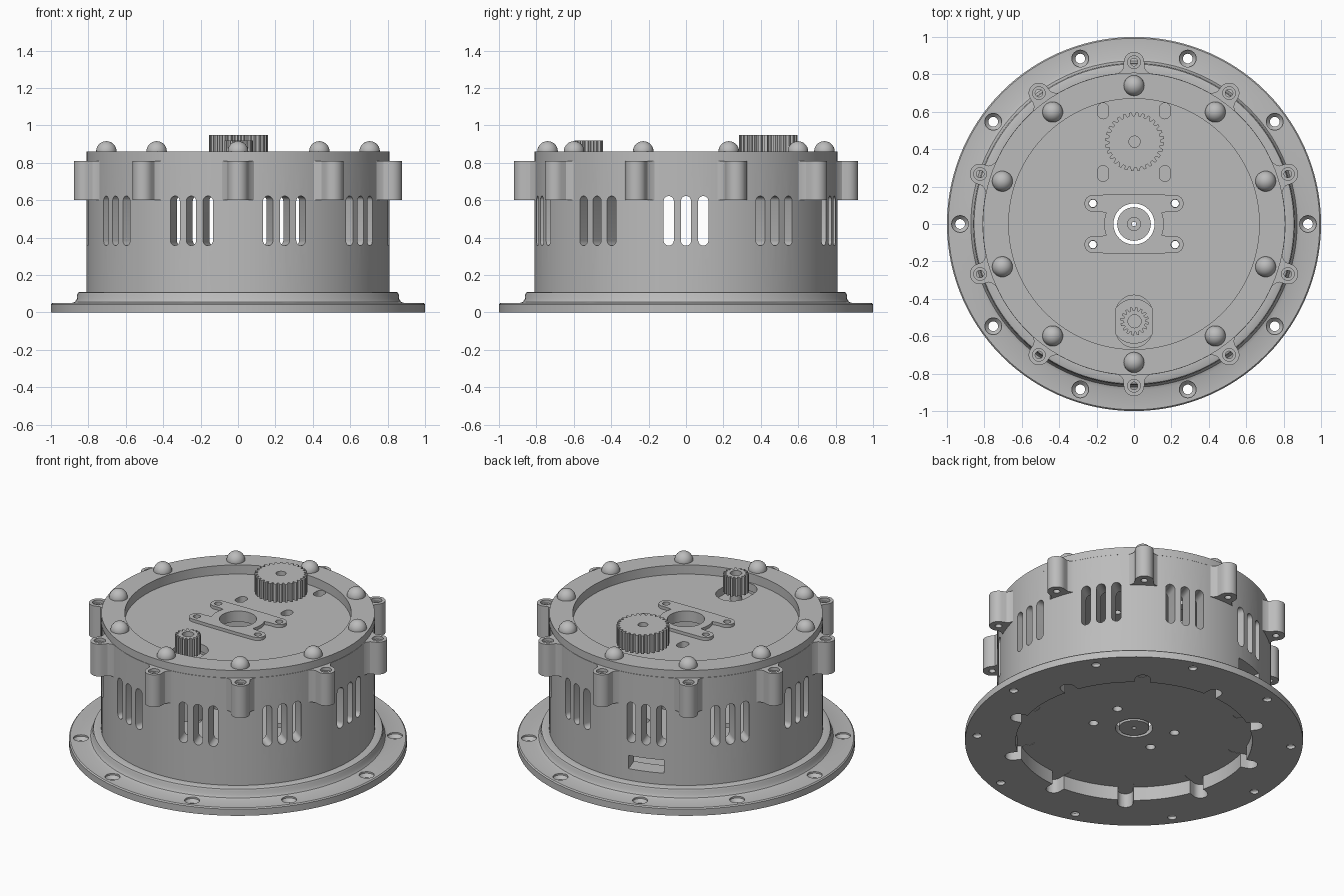
import bpy, bmesh
from math import sin, cos, pi, radians
from mathutils import Matrix, Vector

cube = bpy.data.objects.get("Cube")
if cube:
    bpy.data.objects.remove(cube, do_unlink=True)

grey = bpy.data.materials.new("plain grey")
grey.use_nodes = True
grey.diffuse_color = (0.5, 0.5, 0.5, 1)
grey.node_tree.nodes["Principled BSDF"].inputs["Base Color"].default_value = (0.5, 0.5, 0.5, 1)


# ---------- helpers ----------
def arc(cx, cy, r, a0, a1, n):
    return [(cx + r * cos(radians(a0 + (a1 - a0) * i / n)),
             cy + r * sin(radians(a0 + (a1 - a0) * i / n))) for i in range(n + 1)]


def circle(r, n=24):
    return arc(0, 0, r, 0, 360, n)[:-1]


def stadium(w, h):
    """Upright slot outline, w wide and h high."""
    d = (h - w) / 2
    return arc(0, d, w / 2, 0, 180, 10) + arc(0, -d, w / 2, 180, 360, 10)


def gear_outline(teeth, root, tip):
    pts = []
    for i in range(teeth):
        for f, r in ((0, root), (0.3, root), (0.45, tip), (0.85, tip)):
            a = 2 * pi * (i + f) / teeth
            pts.append((r * cos(a), r * sin(a)))
    return pts


def prism(bm, pts, z0, z1, m=Matrix()):
    lo = [bm.verts.new(m @ Vector((x, y, z0))) for x, y in pts]
    hi = [bm.verts.new(m @ Vector((x, y, z1))) for x, y in pts]
    bm.faces.new(lo[::-1])
    bm.faces.new(hi)
    for i in range(len(pts)):
        j = (i + 1) % len(pts)
        bm.faces.new((lo[i], lo[j], hi[j], hi[i]))


def lathe(bm, profile, n=24, m=Matrix()):
    """Revolve a closed (radius, z) profile about z."""
    rings = [[bm.verts.new(m @ Vector((r * cos(2 * pi * k / n), r * sin(2 * pi * k / n), z)))
              for r, z in profile] for k in range(n)]
    for k in range(n):
        a, b = rings[k], rings[(k + 1) % n]
        for i in range(len(profile)):
            j = (i + 1) % len(profile)
            if profile[i][0] or profile[j][0]:
                bm.faces.new((a[i], b[i], b[j], a[j]))
    bmesh.ops.remove_doubles(bm, verts=bm.verts[:], dist=1e-5)


def make(name, bm, cutter=None):
    """Turn a bmesh into an object, optionally subtracting a cutter bmesh."""
    objs = []
    for label, b in ((name, bm), ("cutter", cutter)):
        if b is None:
            continue
        bmesh.ops.recalc_face_normals(b, faces=b.faces[:])
        me = bpy.data.meshes.new(label)
        b.to_mesh(me)
        b.free()
        me.materials.append(grey)
        ob = bpy.data.objects.new(label, me)
        bpy.context.scene.collection.objects.link(ob)
        objs.append(ob)
    ob = objs[0]
    if cutter is not None:
        mod = ob.modifiers.new("cut", 'BOOLEAN')
        mod.operation, mod.solver, mod.object = 'DIFFERENCE', 'EXACT', objs[1]
        dg = bpy.context.evaluated_depsgraph_get()
        me = bpy.data.meshes.new_from_object(ob.evaluated_get(dg))
        ob.modifiers.clear()
        ob.data = me
        bpy.data.objects.remove(objs[1], do_unlink=True)
    for p in ob.data.polygons:
        p.use_smooth = True
    ob.data.set_sharp_from_angle(angle=radians(30))
    return ob


def turn(deg, r=0, z=0):
    """Place at an angle around the axis, local x pointing outward."""
    return Matrix.Rotation(radians(deg), 4, 'Z') @ Matrix.Translation((r, 0, z))


def at(x, y):
    return Matrix.Translation((x, y, 0))


SLOT_ANGLES = [36 * k for k in range(10)]
BOSS_ANGLES = [18 + a for a in SLOT_ANGLES]
MOUNT = [(sx * 0.22, sy * 0.11) for sx in (1, -1) for sy in (1, -1)]
# local x -> tangent, local y -> up, local z -> outward
UPRIGHT = Matrix(((0, 0, 1, 0), (1, 0, 0, 0), (0, 1, 0, 0), (0, 0, 0, 1)))

# ---------- housing: flange, wall and floor ----------
body, cut = bmesh.new(), bmesh.new()
lathe(body, [(0.70, 0), (1, 0), (1, 0.043), (0.993, 0.05), (0.89, 0.05), (0.872, 0.057),
             (0.862, 0.072), (0.86, 0.095), (0.855, 0.106), (0.845, 0.11), (0.81, 0.11),
             (0.81, 0.81), (0.70, 0.81), (0.70, 0.14), (0.11, 0.14), (0.11, 0.09),
             (0.70, 0.09)], 120)
for a in SLOT_ANGLES:
    for off in (-0.0925, 0, 0.0925):            # vent slots
        prism(cut, stadium(0.055, 0.265), 0.6, 0.9,
              turn(a, 0, 0.49) @ UPRIGHT @ at(off, 0))
    lathe(cut, [(0, -0.05), (0.026, -0.05), (0.026, 0.02), (0.045, 0.04),
                (0.045, 0.1), (0, 0.1)], 24, turn(a, 0.93))
for a in BOSS_ANGLES:                            # screw notches in the underside
    prism(cut, stadium(0.09, 0.18), -0.05, 0.092,
          turn(a, 0.695) @ Matrix.Rotation(pi / 2, 4, 'Z'))
for x, y in MOUNT:
    prism(cut, circle(0.028), 0.05, 0.2, at(x, y))
prism(cut, [(-0.11, -0.043), (0.11, -0.043), (0.11, 0.043), (-0.11, 0.043)],
      0.6, 0.9, turn(108, 0, 0.228) @ UPRIGHT)   # cable opening
make("housing", body, cut)

# ---------- bosses around the wall ----------
bosses, cut = bmesh.new(), bmesh.new()
flare = [(0.78, -0.09), (0.803, -0.088), (0.818, -0.068), (0.835, -0.056)]
outline = flare + arc(0.865, 0, 0.055, -90, 90, 16) + [(x, -y) for x, y in flare[::-1]]
for a in BOSS_ANGLES:
    prism(bosses, outline, 0.6, 0.81, turn(a))
    lathe(cut, [(0, 0.5), (0.02, 0.5), (0.02, 0.79), (0.034, 0.79),
                (0.034, 0.9), (0, 0.9)], 20, turn(a, 0.865))
make("wall_bosses", bosses, cut)

# ---------- lid with raised rim ----------
lid, cut = bmesh.new(), bmesh.new()
lathe(lid, [(0.11, 0.75), (0.695, 0.75), (0.695, 0.811), (0.809, 0.811), (0.809, 0.86),
            (0.67, 0.86), (0.67, 0.80), (0.11, 0.80)], 120)
for sx in (-0.165, 0.165):
    for y in (0.27, 0.605):
        prism(cut, stadium(0.06, 0.085), 0.7, 0.9, at(sx, y))
prism(cut, stadium(0.2, 0.28), 0.7, 0.9, at(0, -0.52))
for x, y in MOUNT:
    prism(cut, circle(0.02), 0.7, 0.9, at(x, y))
make("lid", lid, cut)

# ---------- dome screws on the rim ----------
domes = bmesh.new()
for a in BOSS_ANGLES:
    bmesh.ops.create_uvsphere(domes, u_segments=24, v_segments=14, radius=0.055,
                              matrix=turn(a, 0.74, 0.861))
make("dome_screws", domes)

# ---------- centre mounting bracket ----------
quarter = (arc(0, 0, 0.16, 0, 22, 5) + [(0.185, 0.066)]
           + arc(0.22, 0.11, 0.045, -80, 90, 12) + [(0.1, 0.158)])
half = quarter + [(-x, y) for x, y in quarter[::-1]]
outline = half + [(x, -y) for x, y in half[::-1]][1:-1]
bracket, cut = bmesh.new(), bmesh.new()
prism(bracket, outline, 0.795, 0.82)
prism(cut, circle(0.11, 48), 0.7, 0.9)
for x, y in MOUNT:
    prism(cut, circle(0.022), 0.7, 0.9, at(x, y))
make("mounting_bracket", bracket, cut)

# ---------- hub in the floor ----------
hub = bmesh.new()
lathe(hub, [(0.012, 0.09), (0.09, 0.09), (0.09, 0.14), (0.035, 0.14),
            (0.035, 0.12), (0.012, 0.12)], 40)
make("floor_hub", hub)

# ---------- gears ----------
for name, y, teeth, root, tip, z0, z1, bore in (
        ("large_gear", 0.44, 28, 0.138, 0.157, 0.83, 0.95, 0.03),
        ("small_gear", -0.52, 16, 0.058, 0.076, 0.80, 0.92, 0.035)):
    gear, cut = bmesh.new(), bmesh.new()
    prism(gear, gear_outline(teeth, root, tip), z0, z1, at(0.003, y))
    prism(cut, circle(bore), z1 - 0.04, z1 + 0.1, at(0.003, y))
    make(name, gear, cut)
    shaft = bmesh.new()
    prism(shaft, circle(bore), 0.72, z0 + 0.02, at(0.003, y))
    make(name + "_shaft", shaft)

# ---------- small motor below the pocket ----------
motor = bmesh.new()
prism(motor, circle(0.12, 40), 0.4, 0.749, at(0, -0.52))
make("small_motor", motor)
